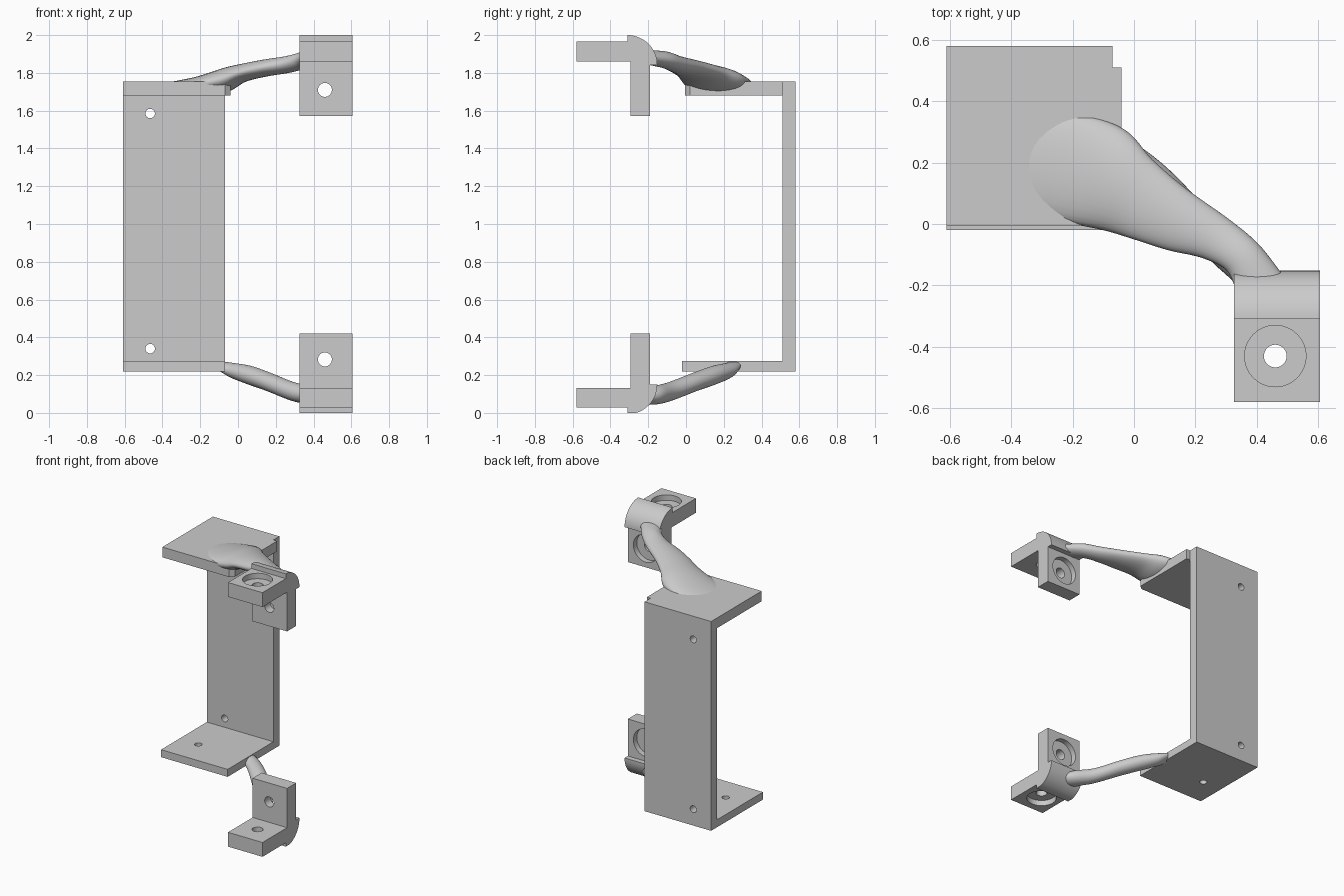
import bpy, bmesh, math
from mathutils import Vector, Matrix

if "Cube" in bpy.data.objects:
    bpy.data.objects.remove(bpy.data.objects["Cube"])


def finish(name, bm, smooth=False):
    bmesh.ops.recalc_face_normals(bm, faces=bm.faces)
    me = bpy.data.meshes.new(name)
    bm.to_mesh(me)
    bm.free()
    ob = bpy.data.objects.new(name, me)
    bpy.context.collection.objects.link(ob)
    if smooth:
        smooth_by_angle(ob)
    return ob


def smooth_by_angle(ob):
    bpy.ops.object.select_all(action='DESELECT')
    ob.select_set(True)
    bpy.context.view_layer.objects.active = ob
    bpy.ops.object.shade_smooth_by_angle(angle=math.radians(35))


def prism(name, pts, axis, a, b):
    """Extrude a 2D outline along x (pts are y,z) or z (pts are x,y)."""
    bm = bmesh.new()
    place = (lambda p, t: (t, p[0], p[1])) if axis == 'X' else (lambda p, t: (p[0], p[1], t))
    lo = [bm.verts.new(place(p, a)) for p in pts]
    hi = [bm.verts.new(place(p, b)) for p in pts]
    n = len(pts)
    bm.faces.new(lo)
    bm.faces.new(hi)
    for i in range(n):
        bm.faces.new((lo[i], lo[(i + 1) % n], hi[(i + 1) % n], hi[i]))
    return finish(name, bm)


def rect(x0, x1, y0, y1):
    return [(x0, y0), (x1, y0), (x1, y1), (x0, y1)]


def drill(ob, centre, axis, radius, length):
    """Cut a round hole centred at a point along Y or Z."""
    bm = bmesh.new()
    rot = Matrix.Rotation(math.pi / 2, 4, 'X') if axis == 'Y' else Matrix()
    bmesh.ops.create_cone(bm, cap_ends=True, segments=48, radius1=radius, radius2=radius,
                          depth=length, matrix=Matrix.Translation(centre) @ rot)
    cutter = finish("hole_cutter", bm)
    cutter.hide_render = True
    mod = ob.modifiers.new("hole", 'BOOLEAN')
    mod.operation = 'DIFFERENCE'
    mod.solver = 'EXACT'
    mod.object = cutter
    bpy.context.view_layer.objects.active = ob
    bpy.ops.object.modifier_apply(modifier=mod.name)
    bpy.data.objects.remove(cutter)


def loft(name, sections, steps=6, sides=32):
    """Smooth tube through flattened oval sections: (xl, yl, xr, yr, z, half height)."""
    rows = []
    n = len(sections)
    for i in range(n - 1):
        q = [sections[max(0, min(n - 1, i + k))] for k in (-1, 0, 1, 2)]
        for s in range(steps + (i == n - 2)):
            t = s / steps
            rows.append([0.5 * (2 * b + (c - a) * t + (2 * a - 5 * b + 4 * c - d) * t * t
                                + (3 * b - a - 3 * c + d) * t ** 3) for a, b, c, d in zip(*q)])
    bm = bmesh.new()
    rings = []
    for xl, yl, xr, yr, z, h in rows:
        left, right = Vector((xl, yl, z)), Vector((xr, yr, z))
        mid, half = (left + right) / 2, (right - left) / 2
        rings.append([bm.verts.new(mid + half * math.cos(u) + Vector((0, 0, h * math.sin(u))))
                      for u in (2 * math.pi * k / sides for k in range(sides))])
    for r0, r1 in zip(rings, rings[1:]):
        for k in range(sides):
            j = (k + 1) % sides
            bm.faces.new((r0[k], r0[j], r1[j], r1[k]))
    bm.faces.new(rings[0])
    bm.faces.new(rings[-1])
    return finish(name, bm, True)


# Back plate with two screw holes
back = prism("back_plate", rect(-0.61, -0.07, 0.51, 0.58), 'Z', 0.22, 1.755)
for z in (0.34, 1.585):
    drill(back, (-0.465, 0.545, z), 'Y', 0.025, 0.3)
smooth_by_angle(back)

# Bottom shelf with one screw hole
shelf = prism("bottom_plate", rect(-0.61, -0.07, -0.02, 0.51), 'Z', 0.22, 0.275)
drill(shelf, (-0.455, 0.19, 0.25), 'Z', 0.025, 0.3)
smooth_by_angle(shelf)

# Top shelf, wider where it meets the arm
prism("top_plate", [(-0.61, -0.005), (-0.07, -0.005), (-0.04, 0.02), (-0.04, 0.51), (-0.61, 0.51)],
      'Z', 1.68, 1.755)

# L-shaped corner brackets with a rounded heel; the lower one mirrors the upper one
arc = [(-0.31 + 0.158 * math.cos(a), 1.843 + 0.157 * math.sin(a))
       for a in (math.pi / 2 * k / 16 for k in range(17))]
outline = [(-0.58, 1.965), (-0.58, 1.86), (-0.295, 1.86), (-0.295, 1.572),
           (-0.19, 1.572), (-0.19, 1.843)] + arc + [(-0.31, 1.965)]
for name, flip in (("upper_bracket", False), ("lower_bracket", True)):
    def fz(z):
        return max(0.0, 1.993 - z) if flip else z
    ob = prism(name, [(y, fz(z)) for y, z in outline], 'X', 0.325, 0.605)
    drill(ob, (0.46, -0.24, fz(1.71)), 'Y', 0.037, 0.3)
    drill(ob, (0.46, -0.18, fz(1.71)), 'Y', 0.10, 0.10)
    drill(ob, (0.46, -0.43, fz(1.91)), 'Z', 0.037, 0.3)
    drill(ob, (0.46, -0.43, fz(1.975)), 'Z', 0.10, 0.10)
    smooth_by_angle(ob)

# Upper arm flaring into the top shelf
loft("upper_arm", [
    (-0.38, 0.06, -0.37, 0.33, 1.725, 0.024),
    (-0.24, 0.01, -0.20, 0.36, 1.735, 0.045),
    (-0.10, -0.02, -0.035, 0.31, 1.762, 0.066),
    (0.00, -0.05, 0.06, 0.21, 1.800, 0.050),
    (0.11, -0.085, 0.17, 0.115, 1.825, 0.046),
    (0.22, -0.11, 0.31, 0.015, 1.845, 0.045),
    (0.30, -0.15, 0.405, -0.065, 1.868, 0.045),
    (0.33, -0.21, 0.48, -0.16, 1.880, 0.040)])

# Lower arm from the bottom shelf
loft("lower_arm", [
    (-0.12, 0.20, -0.06, 0.29, 0.248, 0.025),
    (-0.06, 0.18, 0.00, 0.265, 0.225, 0.040),
    (0.02, 0.11, 0.10, 0.19, 0.200, 0.050),
    (0.12, 0.01, 0.20, 0.09, 0.165, 0.050),
    (0.25, -0.12, 0.32, -0.04, 0.115, 0.050),
    (0.325, -0.19, 0.43, -0.12, 0.095, 0.050),
    (0.34, -0.23, 0.47, -0.18, 0.090, 0.045)])
